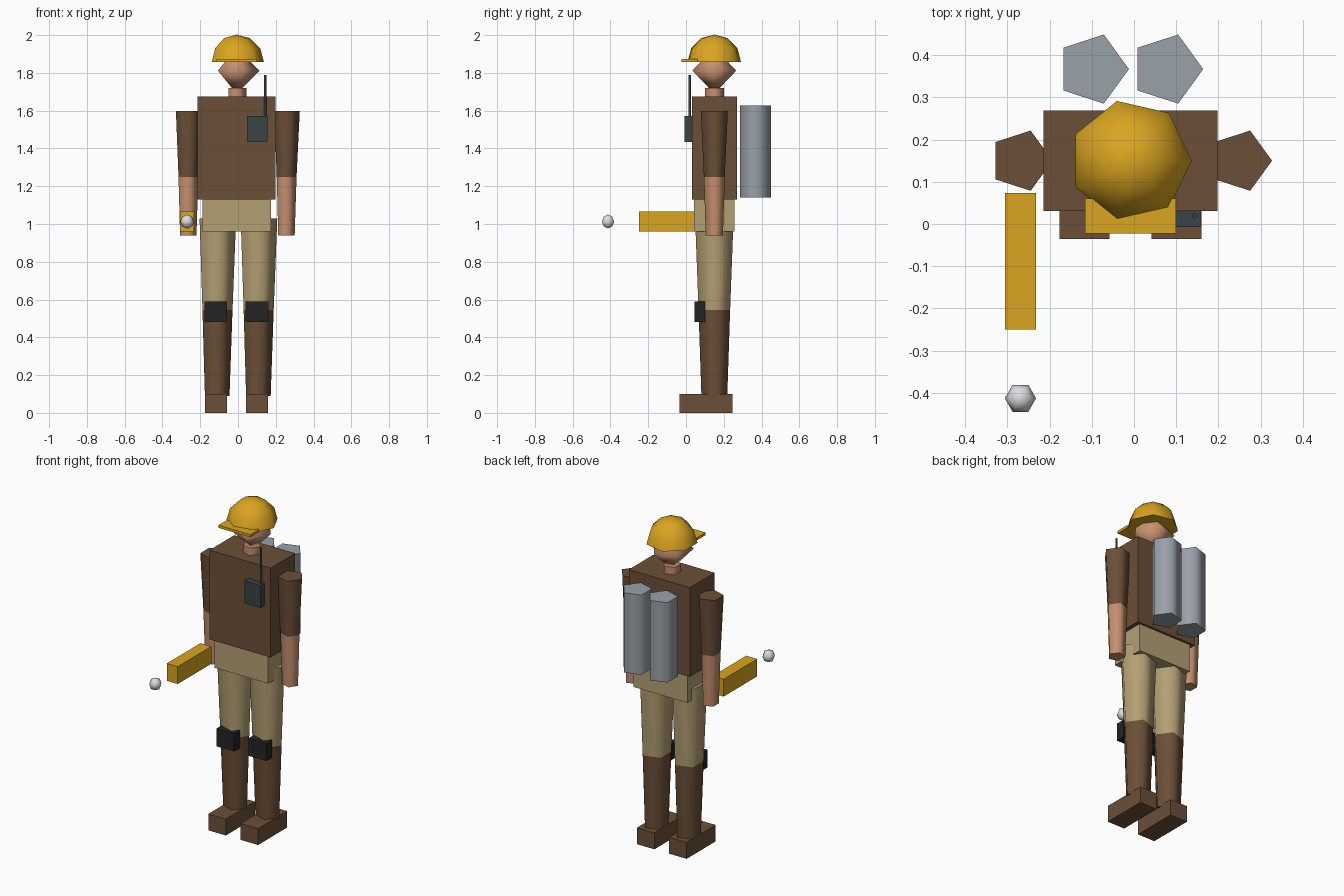
import bpy
import bmesh
from math import sin, cos, pi, radians
from mathutils import Matrix, Vector

cube = bpy.data.objects.get("Cube")
if cube:
    bpy.data.objects.remove(cube, do_unlink=True)


def material(name, hex_code):
    srgb = [int(hex_code[i:i + 2], 16) / 255 for i in (0, 2, 4)]
    rgba = [c / 12.92 if c < 0.04 else ((c + 0.055) / 1.055) ** 2.4 for c in srgb] + [1]
    mat = bpy.data.materials.new(name)
    mat.use_nodes = True
    mat.diffuse_color = rgba
    mat.node_tree.nodes["Principled BSDF"].inputs["Base Color"].default_value = rgba
    return mat


BROWN = material("brown cloth", "6b4f38")
KHAKI = material("khaki cloth", "b5a074")
SKIN = material("skin", "c69070")
GOLD = material("golden yellow", "daa520")
STEEL = material("grey steel", "99a1a8")
BLACK = material("black rubber", "242424")
SLATE = material("dark slate", "3a4446")
GLASS = material("pale glass", "dcdce0")


def finish(name, bm, mat):
    bmesh.ops.recalc_face_normals(bm, faces=bm.faces)
    mesh = bpy.data.meshes.new(name)
    bm.to_mesh(mesh)
    bm.free()
    mesh.materials.append(mat)
    obj = bpy.data.objects.new(name, mesh)
    bpy.context.collection.objects.link(obj)
    return obj


def box(name, mat, x, y, z):
    """Box from (low, high) ranges on each axis."""
    bm = bmesh.new()
    mid = Vector([(a + b) / 2 for a, b in (x, y, z)])
    size = [b - a for a, b in (x, y, z)]
    bmesh.ops.create_cube(bm, size=1, matrix=Matrix.Translation(mid) @ Matrix.Diagonal(size + [1]))
    return finish(name, bm, mat)


def lathe(name, mat, x, y, profile, sides=5):
    """Turned shape from (radius, z) points, low to high, first corner on +x."""
    bm = bmesh.new()
    rings = []
    for r, z in profile:
        count = sides if r else 1
        rings.append([bm.verts.new((x + r * cos(2 * pi * i / sides),
                                    y + r * sin(2 * pi * i / sides), z)) for i in range(count)])
    for low, high in zip(rings, rings[1:]):
        for i in range(sides):
            j = (i + 1) % sides
            quad = [low[i % len(low)], low[j % len(low)], high[j % len(high)], high[i % len(high)]]
            bm.faces.new(list(dict.fromkeys(quad)))
    for ring in (rings[0], rings[-1]):
        if len(ring) > 1:
            bm.faces.new(ring)
    obj = finish(name, bm, mat)
    obj.data.shade_smooth()
    obj.data.set_sharp_from_angle(angle=radians(80))
    return obj


def ball(radius, z, start, steps):
    """Profile of a sphere from a start angle up to the top pole."""
    angles = [start + (pi / 2 - start) * i / steps for i in range(steps + 1)]
    points = [(radius * cos(a), z + radius * sin(a)) for a in angles]
    return [(r if r > 1e-5 else 0, h) for r, h in points]


CX, CY = -0.008, 0.15  # body axis

# Trunk
box("torso", BROWN, (-0.214, 0.198), (0.031, 0.269), (1.13, 1.675))
box("pelvis", KHAKI, (-0.188, 0.174), (0.042, 0.256), (0.96, 1.135))
lathe("neck", SKIN, CX, CY, [(0.053, 1.65), (0.053, 1.72)])

# Head and helmet
lathe("head", SKIN, CX, CY, ball(0.122, 1.812, -pi / 2, 2))
lathe("helmet", GOLD, CX, CY, ball(0.145, 1.858, 0, 3), sides=7)
box("helmet_brim", GOLD, (-0.116, 0.1), (-0.023, 0.06), (1.858, 1.874))

# Limbs and paired gear
for side, s in (("right", -1), ("left", 1)):
    arm, leg = CX + s * 0.26, CX + s * 0.109
    lathe(side + "_sleeve", BROWN, arm, CY, [(0.058, 1.25), (0.075, 1.597)])
    lathe(side + "_forearm", SKIN, arm, CY, [(0.048, 0.938), (0.058, 1.25)])
    lathe(side + "_thigh", KHAKI, leg, CY, [(0.088, 0.545), (0.107, 1.03)])
    lathe(side + "_shin", BROWN, leg, CY, [(0.072, 0.09), (0.088, 0.545)])
    box(side + "_boot", BROWN, (leg - 0.059, leg + 0.059), (-0.035, 0.245), (0, 0.1))
    box(side + "_knee_pad", BLACK, (leg - 0.06, leg + 0.06), (0.045, 0.1), (0.482, 0.59))
    lathe(side + "_tank", STEEL, CX - 0.002 + s * 0.088, 0.367, [(0.086, 1.14), (0.086, 1.627)])

# Chest radio
box("radio", SLATE, (0.048, 0.157), (-0.007, 0.034), (1.435, 1.572))
lathe("antenna", SLATE, 0.143, 0.019, [(0.007, 1.56), (0.007, 1.79)])

# Hand torch with its bulb
box("torch_body", GOLD, (-0.306, -0.232), (-0.25, 0.074), (0.96, 1.066))
lathe("torch_bulb", GLASS, -0.269, -0.413, ball(0.037, 1.013, -pi / 2, 4), sides=6)
